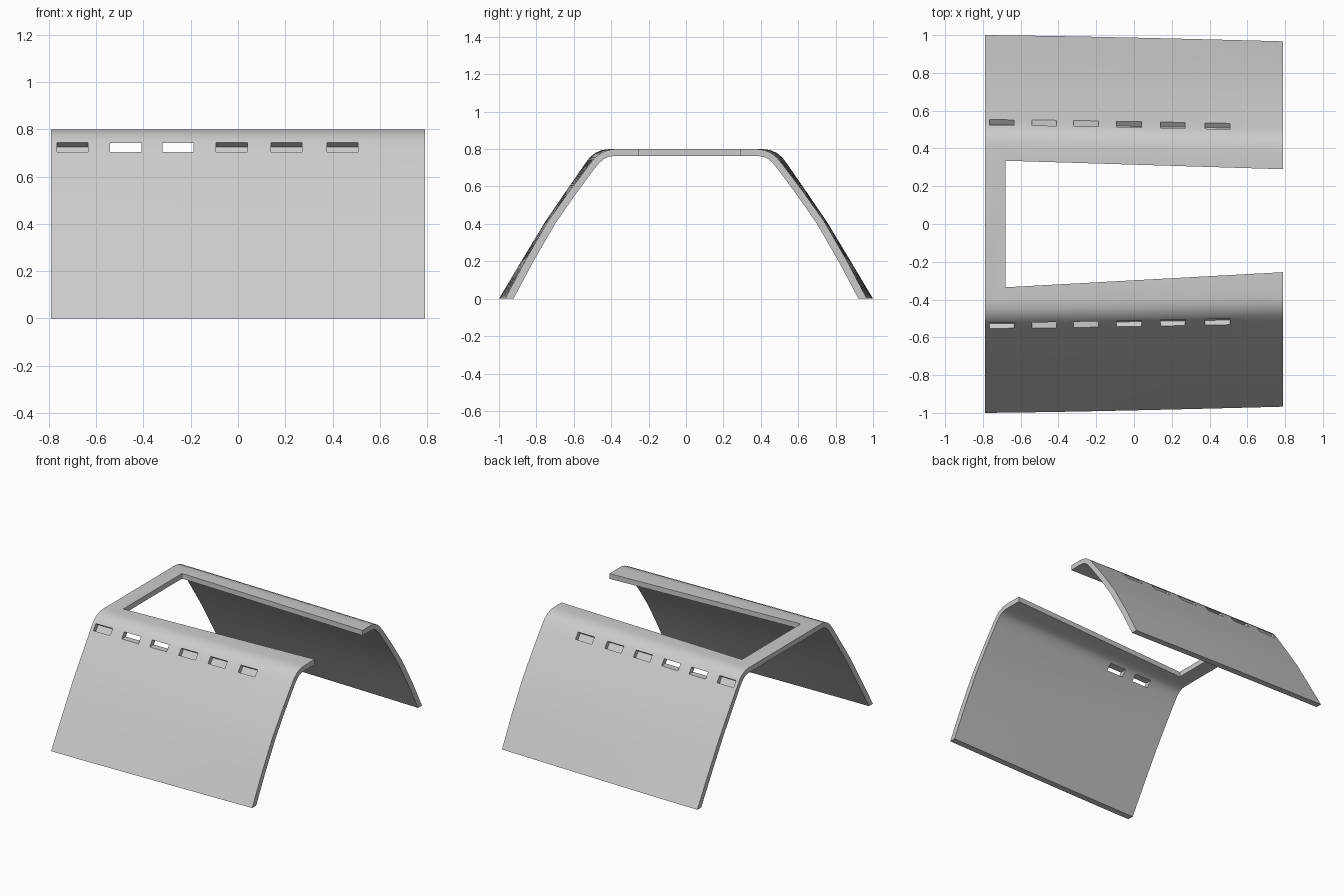
import bpy
import bmesh
import math

default = bpy.data.objects.get("Cube")
if default:
    bpy.data.objects.remove(default)

HALF_LENGTH = 0.79
HEIGHT = 0.8
STATIONS = 8
# Half cross-section as (y, z), from foot to roof
OUTER = [(1.0, 0), (0.878, 0.205), (0.754, 0.41), (0.65, 0.563), (0.545, 0.715),
         (0.515, 0.755), (0.485, 0.78), (0.45, 0.795), (0.41, 0.8)]
INNER = [(0.955, 0), (0.833, 0.203), (0.71, 0.405), (0.613, 0.55), (0.515, 0.694),
         (0.488, 0.729), (0.465, 0.749), (0.44, 0.76), (0.41, 0.763)]
SLOT_CENTRES = [-0.70, -0.475, -0.254, -0.026, 0.205, 0.442]
THROUGH_SLOTS = (1, 2)
SLOT_HALF_WIDTH = 0.066
# Slot sections: level cut right through, or pocket sunk square to the wall
THROUGH = [(0.68, 0.703), (0.68, 0.743), (0.42, 0.743), (0.42, 0.703)]
POCKET = [(0.593, 0.732), (0.564, 0.772), (0.498, 0.725), (0.527, 0.685)]


def taper(x, z):
    """Inward shift of the walls towards the open end, least at mid height."""
    t = (x + HALF_LENGTH) / (2 * HALF_LENGTH)
    return 0.033 * t ** 1.3 * (1 - 0.6 * math.sin(math.pi * z / HEIGHT))


def section_ring(section, x, side=1):
    return [(x, side * (y - taper(x, z)), z) for y, z in section]


def loft(bm, rings):
    """Closed solid through a series of matching rings."""
    loops = [[bm.verts.new(p) for p in ring] for ring in rings]
    for a, b in zip(loops, loops[1:]):
        for i in range(len(a)):
            j = (i + 1) % len(a)
            bm.faces.new((a[i], a[j], b[j], b[i]))
    bm.faces.new(loops[0])
    bm.faces.new(loops[-1][::-1])


def make_object(name, bm):
    bmesh.ops.recalc_face_normals(bm, faces=bm.faces)
    mesh = bpy.data.meshes.new(name)
    bm.to_mesh(mesh)
    bm.free()
    obj = bpy.data.objects.new(name, mesh)
    bpy.context.collection.objects.link(obj)
    return obj


def shell_ring(x):
    return (section_ring(OUTER, x) + section_ring(OUTER[::-1], x, -1)
            + section_ring(INNER, x, -1) + section_ring(INNER[::-1], x))


# Folded shell
bm = bmesh.new()
xs = [-HALF_LENGTH + 2 * HALF_LENGTH * i / STATIONS for i in range(STATIONS + 1)]
loft(bm, [shell_ring(x) for x in xs])
shell = make_object("folded_shell", bm)

# Roof opening, running out through the open end
bm = bmesh.new()
opening = [(-0.68, 0.335), (HALF_LENGTH, 0.29), (1, 0.284),
           (1, -0.244), (HALF_LENGTH, -0.255), (-0.68, -0.335)]
loft(bm, [[(x, y, z) for x, y in opening] for z in (0.6, 1)])

# Row of slots along both walls
for i, cx in enumerate(SLOT_CENTRES):
    section = THROUGH if i in THROUGH_SLOTS else POCKET
    for side in (1, -1):
        loft(bm, [section_ring(section, x, side)
                  for x in (cx - SLOT_HALF_WIDTH, cx + SLOT_HALF_WIDTH)])
cutter = make_object("opening_cutter", bm)
cutter.hide_render = True

cut = shell.modifiers.new("openings", "BOOLEAN")
cut.operation = "DIFFERENCE"
cut.solver = "EXACT"
cut.object = cutter
bpy.ops.object.select_all(action="DESELECT")
shell.select_set(True)
bpy.context.view_layer.objects.active = shell
bpy.ops.object.modifier_apply(modifier=cut.name)
bpy.data.objects.remove(cutter)

# Plain grey finish
grey = bpy.data.materials.new("light_grey")
grey.use_nodes = True
colour = (0.6, 0.6, 0.6, 1)
grey.diffuse_color = colour
grey.node_tree.nodes["Principled BSDF"].inputs["Base Color"].default_value = colour
shell.data.materials.clear()
shell.data.materials.append(grey)
bpy.ops.object.shade_smooth_by_angle(angle=math.radians(30))
